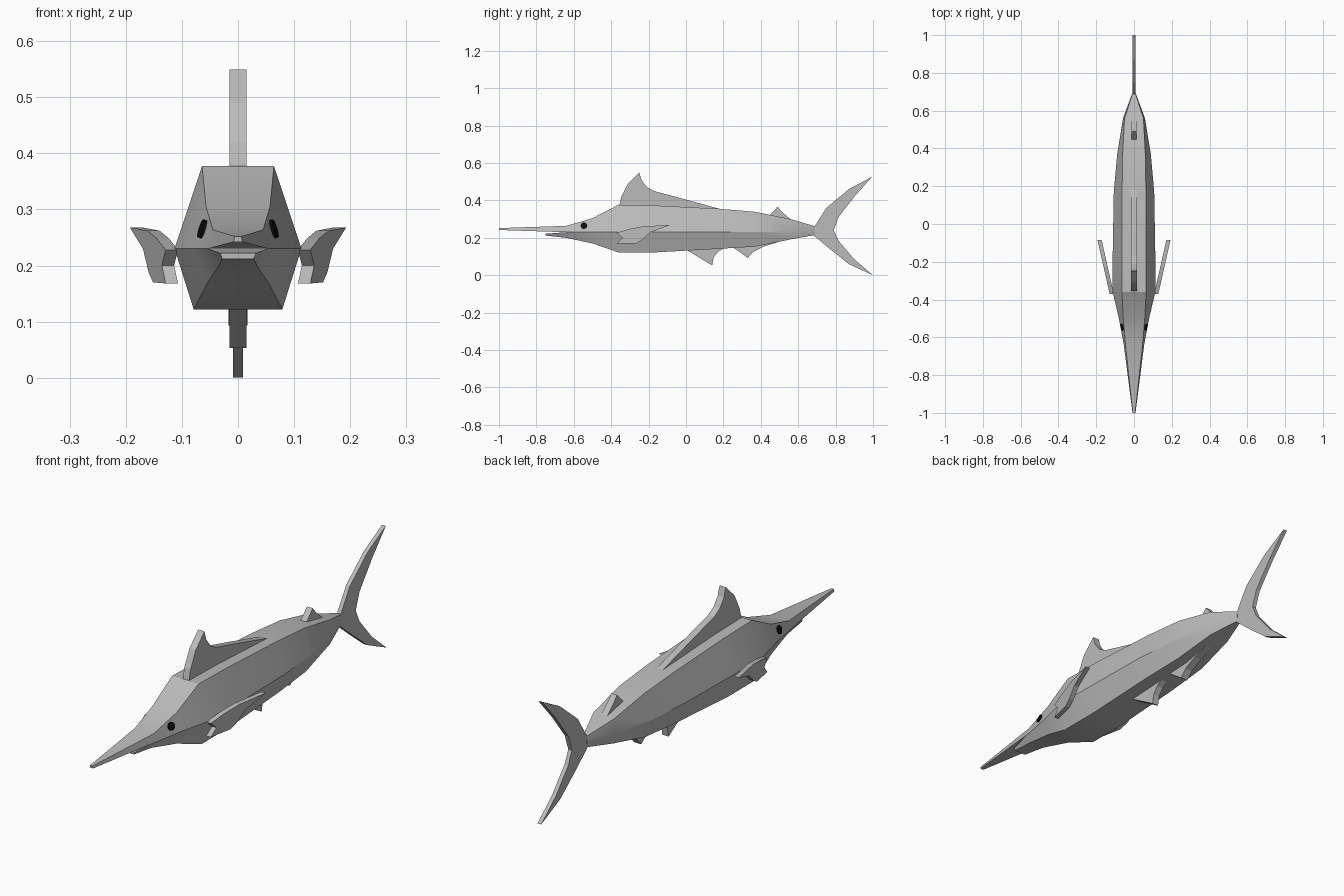
import bpy, bmesh, math
from mathutils import Vector

if "Cube" in bpy.data.objects:
    bpy.data.objects.remove(bpy.data.objects["Cube"])


def material(name, rgb):
    m = bpy.data.materials.new(name)
    m.diffuse_color = (*rgb, 1)
    m.use_nodes = True
    m.node_tree.nodes["Principled BSDF"].inputs["Base Color"].default_value = m.diffuse_color
    return m


GREY = material("grey skin", (0.5, 0.5, 0.5))
BLACK = material("black eye", (0.004, 0.004, 0.004))


def finish(name, bm, mat, smooth=None):
    bmesh.ops.remove_doubles(bm, verts=bm.verts, dist=0.0002)
    bmesh.ops.recalc_face_normals(bm, faces=bm.faces)
    me = bpy.data.meshes.new(name)
    bm.to_mesh(me)
    bm.free()
    ob = bpy.data.objects.new(name, me)
    bpy.context.collection.objects.link(ob)
    me.materials.append(mat)
    if smooth:
        bpy.ops.object.select_all(action='DESELECT')
        ob.select_set(True)
        bpy.context.view_layer.objects.active = ob
        bpy.ops.object.shade_smooth_by_angle(angle=math.radians(smooth))
    return ob


def loft(bm, stations):
    """Each station: y, then (half width, z) pairs from top to bottom; last ring is capped."""
    rings = []
    for y, *pairs in stations:
        pts = [(w, y, z) for w, z in pairs] + [(-w, y, z) for w, z in reversed(pairs)]
        rings.append([bm.verts.new(p) for p in pts])
    for a, b in zip(rings, rings[1:]):
        n = len(a)
        for i in range(n):
            bm.faces.new((a[i], a[(i + 1) % n], b[(i + 1) % n], b[i]))
    bm.faces.new(rings[-1])


def slab(name, outline, half, place=lambda x, y: x):
    """Extrude a side-view outline (y, z) to a plate of given half thickness."""
    bm = bmesh.new()
    a, b = [[bm.verts.new((place(s * half, y), y, z)) for y, z in outline] for s in (-1, 1)]
    n = len(outline)
    bm.faces.new(a)
    bm.faces.new(b[::-1])
    for i in range(n):
        bm.faces.new((a[i], b[i], b[(i + 1) % n], a[(i + 1) % n]))
    return finish(name, bm, GREY)


# Body with bill and lower jaw, hexagonal section
top, mid, low = (0.045, 0.264), (0.054, 0.23), (0.034, 0.2)
bm = bmesh.new()
loft(bm, [(-0.64, top, mid, low),
          (-0.50, (0.057, 0.305), (0.080, 0.23), (0.054, 0.170)),
          (-0.36, (0.064, 0.377), (0.113, 0.23), (0.079, 0.122)),
          (-0.17, (0.064, 0.373), (0.113, 0.23), (0.079, 0.122)),
          (0.17, (0.063, 0.356), (0.107, 0.23), (0.075, 0.141)),
          (0.37, (0.060, 0.339), (0.089, 0.23), (0.066, 0.153)),
          (0.56, (0.050, 0.300), (0.058, 0.235), (0.046, 0.192)),
          (0.69, (0.008, 0.262), (0.010, 0.24), (0.008, 0.215))])
loft(bm, [(-0.64, top, mid), (-1.0, (0.006, 0.252), (0.008, 0.242))])
loft(bm, [(-0.64, mid, low), (-0.75, (0.032, 0.222), (0.028, 0.212))])
finish("body", bm, GREY, 25)

# Fins on the centre line
slab("front_back_fin", [(-0.36, 0.36), (-0.345, 0.42), (-0.31, 0.49), (-0.25, 0.549),
                        (-0.238, 0.51), (-0.21, 0.472), (-0.17, 0.45), (-0.02, 0.41),
                        (0.18, 0.355), (0.1, 0.345)], 0.015)
slab("rear_back_fin", [(0.44, 0.315), (0.47, 0.345), (0.49, 0.366), (0.512, 0.34),
                       (0.56, 0.298), (0.5, 0.29)], 0.014)
slab("front_belly_fin", [(0.0, 0.137), (0.14, 0.053), (0.148, 0.095), (0.17, 0.125),
                         (0.21, 0.15), (0.1, 0.16)], 0.015)
slab("rear_belly_fin", [(0.25, 0.15), (0.33, 0.093), (0.36, 0.125), (0.42, 0.155),
                        (0.55, 0.195), (0.4, 0.19)], 0.017)
slab("tail_fin", [(0.68, 0.24), (0.69, 0.265), (0.75, 0.36), (0.87, 0.46), (0.995, 0.527),
                  (0.9, 0.42), (0.815, 0.31), (0.79, 0.24), (0.815, 0.185), (0.9, 0.085),
                  (1.0, 0.0), (0.87, 0.06), (0.77, 0.14), (0.68, 0.215)], 0.009)

for s, side in ((1, "left"), (-1, "right")):
    # Side fins, angled outward toward the tail
    slab(side + "_side_fin", [(-0.37, 0.228), (-0.30, 0.248), (-0.225, 0.262), (-0.086, 0.268),
                              (-0.19, 0.23), (-0.235, 0.188), (-0.27, 0.17), (-0.37, 0.168),
                              (-0.34, 0.2)],
         0.011, lambda x, y: s * (0.118 + 0.225 * (y + 0.37)) + x)
    # Eyes, flat discs on the sloping cheeks
    bm = bmesh.new()
    bmesh.ops.create_cone(bm, cap_ends=True, segments=16, radius1=0.017, radius2=0.017, depth=0.009)
    eye = finish(side + "_eye", bm, BLACK)
    normal = Vector((s * 0.93, -0.2, 0.3))
    eye.rotation_euler = normal.to_track_quat('Z', 'Y').to_euler()
    eye.location = (s * 0.0625, -0.546, 0.265)
